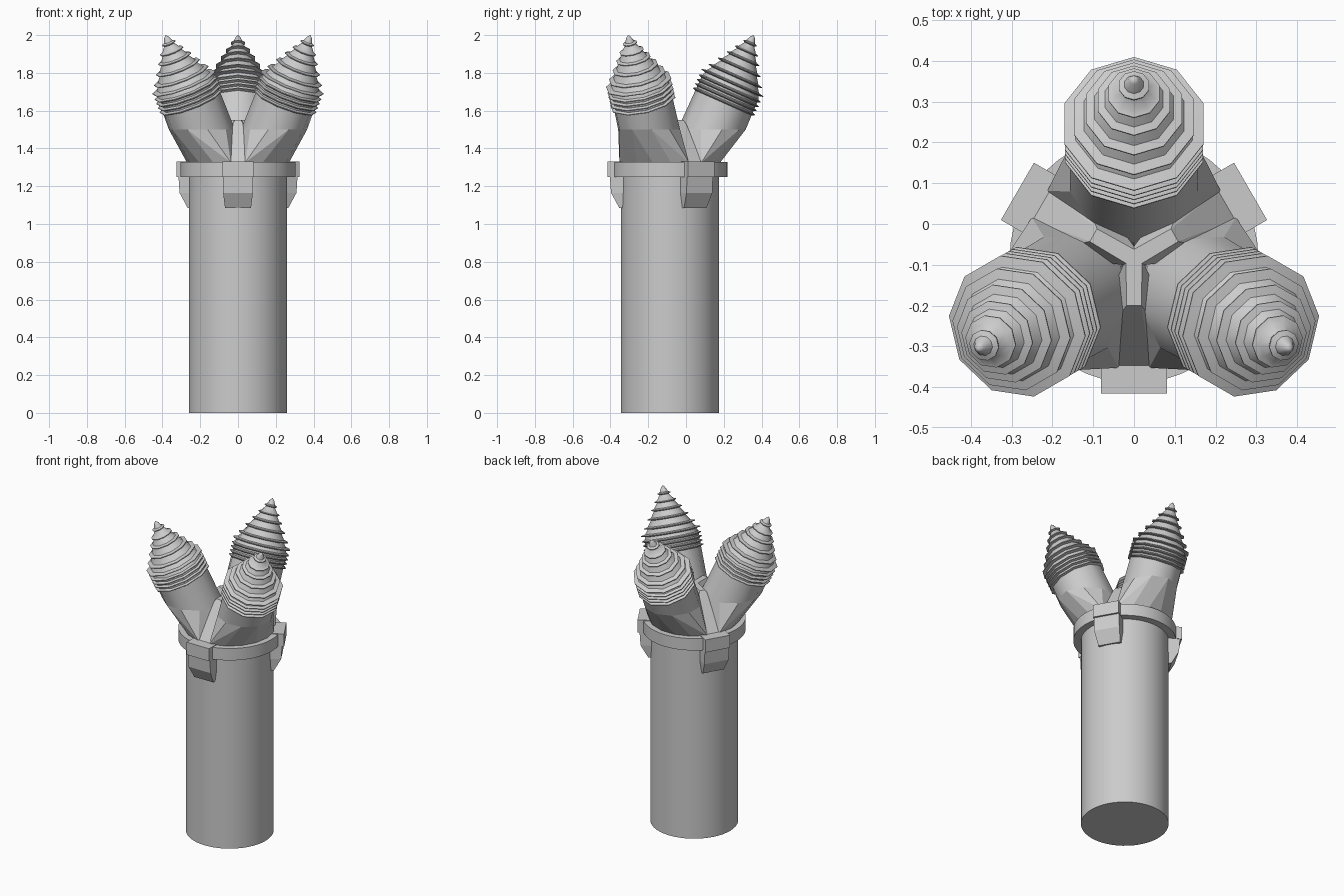
import bpy, bmesh
from math import sin, cos, tan, pi, radians
from mathutils import Vector, Matrix

if "Cube" in bpy.data.objects:
    bpy.data.objects.remove(bpy.data.objects["Cube"])

CENTRE = Matrix.Translation((0, -0.085, 0))
TILT = radians(24)
TIP = Vector((0.443, 0, 2.0))
AXIS = Vector((sin(TILT), 0, cos(TILT)))     # drill direction, in its own radial frame
SIDE = Vector((cos(TILT), 0, -sin(TILT)))
SIDES = 10
SEAM_Z = 1.5


def finish(name, bm, turn=0, smooth=None):
    """Turn a bmesh into an object rotated about the body axis."""
    bmesh.ops.recalc_face_normals(bm, faces=bm.faces)
    me = bpy.data.meshes.new(name)
    bm.to_mesh(me)
    bm.free()
    me.transform(CENTRE @ Matrix.Rotation(radians(turn), 4, 'Z'))
    if smooth:
        me.polygons.foreach_set("use_smooth", [True] * len(me.polygons))
        me.set_sharp_from_angle(angle=radians(smooth))
    ob = bpy.data.objects.new(name, me)
    bpy.context.collection.objects.link(ob)
    return ob


def hull(name, points, turn):
    bm = bmesh.new()
    for p in points:
        bm.verts.new(p)
    res = bmesh.ops.convex_hull(bm, input=bm.verts)
    junk = {g for g in res["geom_interior"] + res["geom_unused"]
            if isinstance(g, bmesh.types.BMVert)}
    bmesh.ops.delete(bm, geom=list(junk), context='VERTS')
    bmesh.ops.dissolve_limit(bm, angle_limit=0.01, verts=bm.verts, edges=bm.edges)
    return finish(name, bm, turn)


def loft(bm, rings, closed=False):
    """Skin a list of equal-length vertex rings."""
    n = len(rings[0])
    pairs = list(zip(rings, rings[1:])) + ([(rings[-1], rings[0])] if closed else [])
    for a, b in pairs:
        for i in range(n):
            j = (i + 1) % n
            bm.faces.new((a[i], a[j], b[j], b[i]))


def lathe_ring(bm, r, z, n=48):
    return [bm.verts.new((r * cos(2 * pi * i / n), r * sin(2 * pi * i / n), z))
            for i in range(n)]


def arc(r, z, half, n):
    return [(r * cos(a), r * sin(a), z)
            for a in (radians(-half + 2 * half * i / (n - 1)) for i in range(n))]


# Main cylinder
bm = bmesh.new()
rings = [lathe_ring(bm, 0.26, 0), lathe_ring(bm, 0.26, 1.33)]
loft(bm, rings)
for r in rings:
    bm.faces.new(r)
finish("body", bm, smooth=30)

# Collar band
bm = bmesh.new()
loft(bm, [lathe_ring(bm, r, z) for r, z in
          ((0.25, 1.25), (0.305, 1.25), (0.305, 1.328), (0.25, 1.328))], closed=True)
finish("collar", bm, smooth=30)


def drill_point(s, r, a):
    return TIP - AXIS * s + SIDE * (r * cos(a)) + Vector((0, r * sin(a), 0))


# Drill profile: distance from tip, radius; stepped cone then tight flanges
profile = [(0.012, 0.012)]
for s in (0.045, 0.09, 0.135, 0.185, 0.235, 0.275):
    profile += [(s - 0.006, 0.55 * s), (s, 0.61 * s + 0.011), (s + 0.004, 0.61 * s + 0.011),
                (s + 0.009, 0.55 * s + 0.003)]
for s in (0.31, 0.335, 0.36, 0.385):
    profile += [(s - 0.008, 0.162), (s - 0.002, 0.178), (s + 0.002, 0.178), (s + 0.008, 0.163)]
SHAFT_R = 0.165
angles = [2 * pi * i / SIDES for i in range(SIDES)]
# Level seam where the tilted shaft meets the sleeve
seam = [drill_point((TIP.z - SEAM_Z - SHAFT_R * cos(a) * sin(TILT)) / cos(TILT), SHAFT_R, a)
        for a in angles]

for name, turn in (("back", 90), ("right", -30), ("left", 210)):
    # Drill head and shaft
    bm = bmesh.new()
    rings = [[bm.verts.new(drill_point(s, r, a)) for a in angles] for s, r in profile]
    rings.append([bm.verts.new(p) for p in seam])
    loft(bm, rings)
    tip = bm.verts.new(TIP)
    for i in range(SIDES):
        bm.faces.new((tip, rings[0][i], rings[0][(i + 1) % SIDES]))
    bm.faces.new(rings[-1])
    finish("drill_" + name, bm, turn, smooth=37)
    # Faceted sleeve from body rim up to the shaft
    hull("sleeve_" + name, list(seam) + arc(0.27, 1.325, 52, 6) + [(0, 0, 1.325)], turn)

for name, turn in (("front", -90), ("right", 30), ("left", 150)):
    # Web between neighbouring drills
    web = [(0, y, 1.55) for y in (-0.02, 0.02)]
    web += [(0.115, y, 1.55) for y in (-0.018, 0.018)]
    web += [(0.15, y, 1.50) for y in (-0.023, 0.023)]
    web += arc(0.27, 1.325, 27, 4) + [(0, 0, 1.325)]
    hull("web_" + name, web, turn)

    # Collar clip: upper block and tapered tongue
    bm = bmesh.new()
    tiers = ((1.332, 0.33, 0.081), (1.25, 0.33, 0.081), (1.25, 0.318, 0.079),
             (1.165, 0.312, 0.079), (1.085, 0.268, 0.069))
    rings = [[bm.verts.new(p) for p in ((0.24, -w, z), (x, -w, z), (x, w, z), (0.24, w, z))]
             for z, x, w in tiers]
    loft(bm, rings)
    bm.faces.new(rings[0])
    bm.faces.new(rings[-1])
    finish("clip_" + name, bm, turn)
